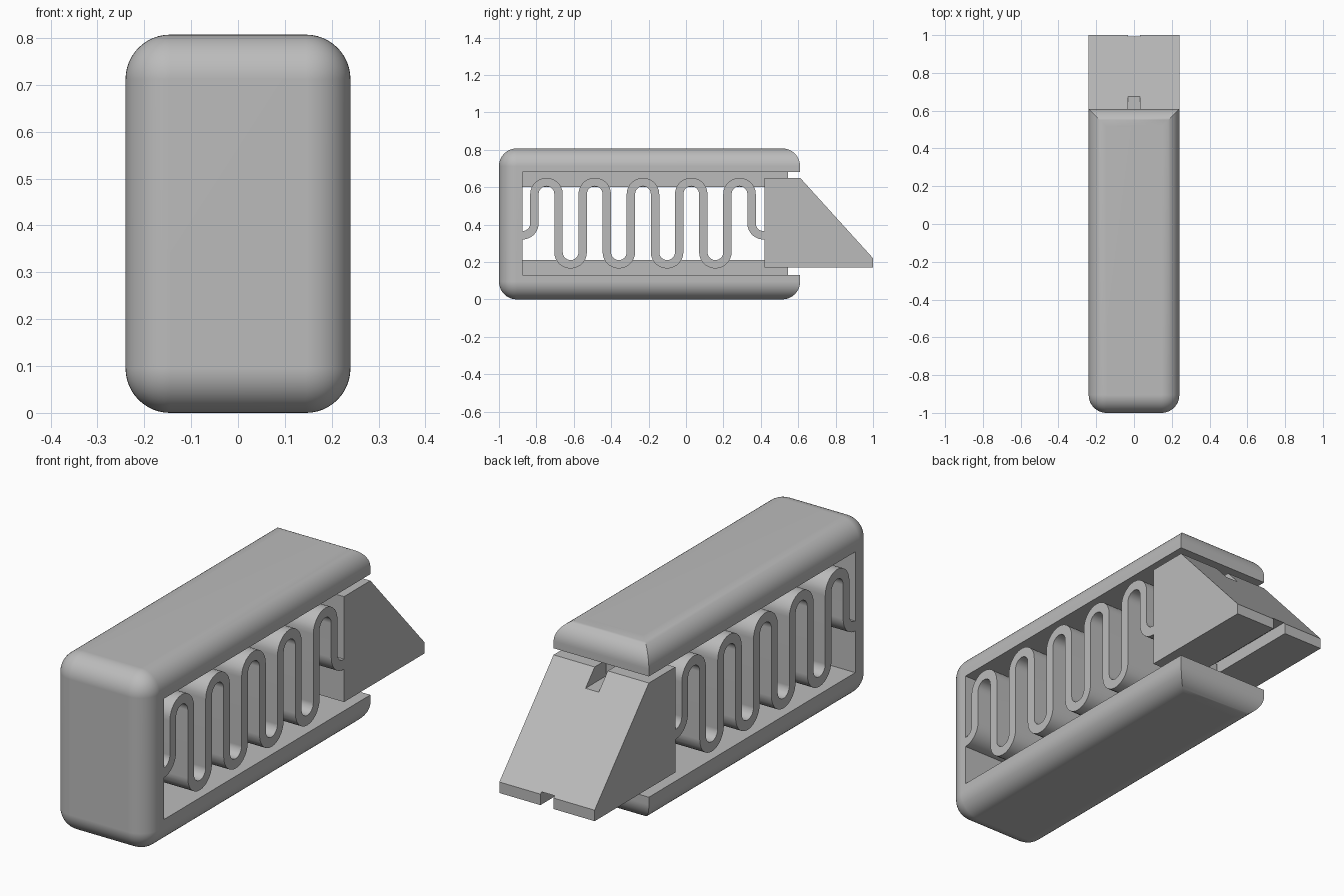
import bpy, bmesh, math
from math import pi, cos, sin, radians

if "Cube" in bpy.data.objects:
    bpy.data.objects.remove(bpy.data.objects["Cube"])

grey = bpy.data.materials.new("plain grey")
grey.use_nodes = True
grey.diffuse_color = (0.5, 0.5, 0.5, 1)
grey.node_tree.nodes["Principled BSDF"].inputs["Base Color"].default_value = (0.5, 0.5, 0.5, 1)

HALF = 0.24                    # half width of every part
FRONT, LIP, HEIGHT = -1.0, 0.61, 0.807
WALL, BLOCK = -0.875, 0.42     # inner front wall, back of the sliding block
FLOOR, CEILING = 0.13, 0.68


def add_object(name, bm):
    bmesh.ops.recalc_face_normals(bm, faces=bm.faces)
    mesh = bpy.data.meshes.new(name)
    bm.to_mesh(mesh)
    bm.free()
    mesh.materials.append(grey)
    obj = bpy.data.objects.new(name, mesh)
    bpy.context.collection.objects.link(obj)
    return obj


def box_bm(x, y0, y1, z0, z1):
    bm = bmesh.new()
    bmesh.ops.create_cube(bm, size=1)
    for v in bm.verts:
        v.co = (v.co.x * 2 * x, y1 if v.co.y > 0 else y0, z1 if v.co.z > 0 else z0)
    return bm


def activate(obj):
    bpy.ops.object.select_all(action='DESELECT')
    obj.select_set(True)
    bpy.context.view_layer.objects.active = obj


def cut(obj, *boxes):
    activate(obj)
    for box in boxes:
        cutter = add_object("cutter", box_bm(*box))
        cutter.hide_render = True
        mod = obj.modifiers.new("cut", 'BOOLEAN')
        mod.operation, mod.solver, mod.object = 'DIFFERENCE', 'EXACT', cutter
        bpy.ops.object.modifier_apply(modifier=mod.name)
        bpy.data.objects.remove(cutter)


def smooth(obj):
    activate(obj)
    bpy.ops.object.shade_smooth_by_angle(angle=radians(30))
    mod = obj.modifiers.new("normals", 'WEIGHTED_NORMAL')
    mod.keep_sharp = True


# Housing: rounded everywhere but the two upright back edges, open to the back
bm = box_bm(HALF, FRONT, LIP, 0, HEIGHT)
rounded = [e for e in bm.edges if not all(
    v.co.y > 0 and abs(e.verts[0].co.z - e.verts[1].co.z) > 0.1 for v in e.verts)]
bmesh.ops.bevel(bm, geom=rounded, offset=0.095, segments=12, profile=0.5, affect='EDGES')
housing = add_object("housing", bm)
cut(housing, (0.4, WALL, 0.8, FLOOR, CEILING))
smooth(housing)

# Guide rails on the floor and ceiling of the housing
add_object("lower_rail", box_bm(0.022, WALL - 0.01, 0.545, FLOOR - 0.01, 0.21))
add_object("upper_rail", box_bm(0.022, WALL - 0.01, 0.545, 0.6, CEILING + 0.01))

# Grooves that clear the rails
grooves = [(0.033, -0.86, 1.2, 0, 0.228), (0.033, -0.86, 1.2, 0.578, 0.8)]

# Sliding block with a sloped back
bm = bmesh.new()
profile = [(BLOCK, 0.17), (1, 0.17), (1, 0.22), (LIP, 0.65), (BLOCK, 0.65)]
face = bm.faces.new([bm.verts.new((-HALF, y, z)) for y, z in profile])
side = bmesh.ops.extrude_face_region(bm, geom=[face])["geom"]
bmesh.ops.translate(bm, vec=(2 * HALF, 0, 0),
                    verts=[v for v in side if isinstance(v, bmesh.types.BMVert)])
block = add_object("sliding_block", bm)
cut(block, *grooves)

# Serpentine spring: list of (y, z, normal angle) along its centre line
R, THICK, LOW, HIGH, MID, STEPS = 0.0645, 0.045, 0.252, 0.563, 0.407, 14
path = []


def arc(y, z, start, end, flip):
    for i in range(STEPS + 1):
        a = start + (end - start) * i / STEPS
        path.append((y + R * cos(a), z + R * sin(a), a + (pi if flip else 0)))


path.append((WALL - 0.005, MID - R, -pi / 2))
arc(WALL, MID, -pi / 2, 0, False)
for i in range(9):
    y = WALL + 2 * R + 2 * R * i
    if i % 2 == 0:
        arc(y, HIGH, pi, 0, True)
    else:
        arc(y, LOW, -pi, 0, False)
arc(WALL + 20 * R, MID, pi, 1.5 * pi, False)
path[-STEPS - 1:] = [(y, z, a + pi) for y, z, a in path[-STEPS - 1:]]
# Keep every normal on the same side of the path
path = [(y, z, a) for y, z, a in path]
path.append((BLOCK + 0.005, MID - R, path[-1][2]))

bm = bmesh.new()
rings = []
previous = None
for y, z, a in path:
    ny, nz = cos(a), sin(a)
    if previous and ny * previous[0] + nz * previous[1] < 0:
        ny, nz = -ny, -nz
    previous = (ny, nz)
    h = THICK / 2
    rings.append([bm.verts.new((x, y + s * h * ny, z + s * h * nz))
                  for x, s in ((-HALF, -1), (HALF, -1), (HALF, 1), (-HALF, 1))])
for r0, r1 in zip(rings, rings[1:]):
    for k in range(4):
        bm.faces.new((r0[k], r0[k - 1], r1[k - 1], r1[k]))
bm.faces.new(rings[0])
bm.faces.new(rings[-1])
spring = add_object("serpentine_spring", bm)
cut(spring, *grooves)
smooth(spring)
